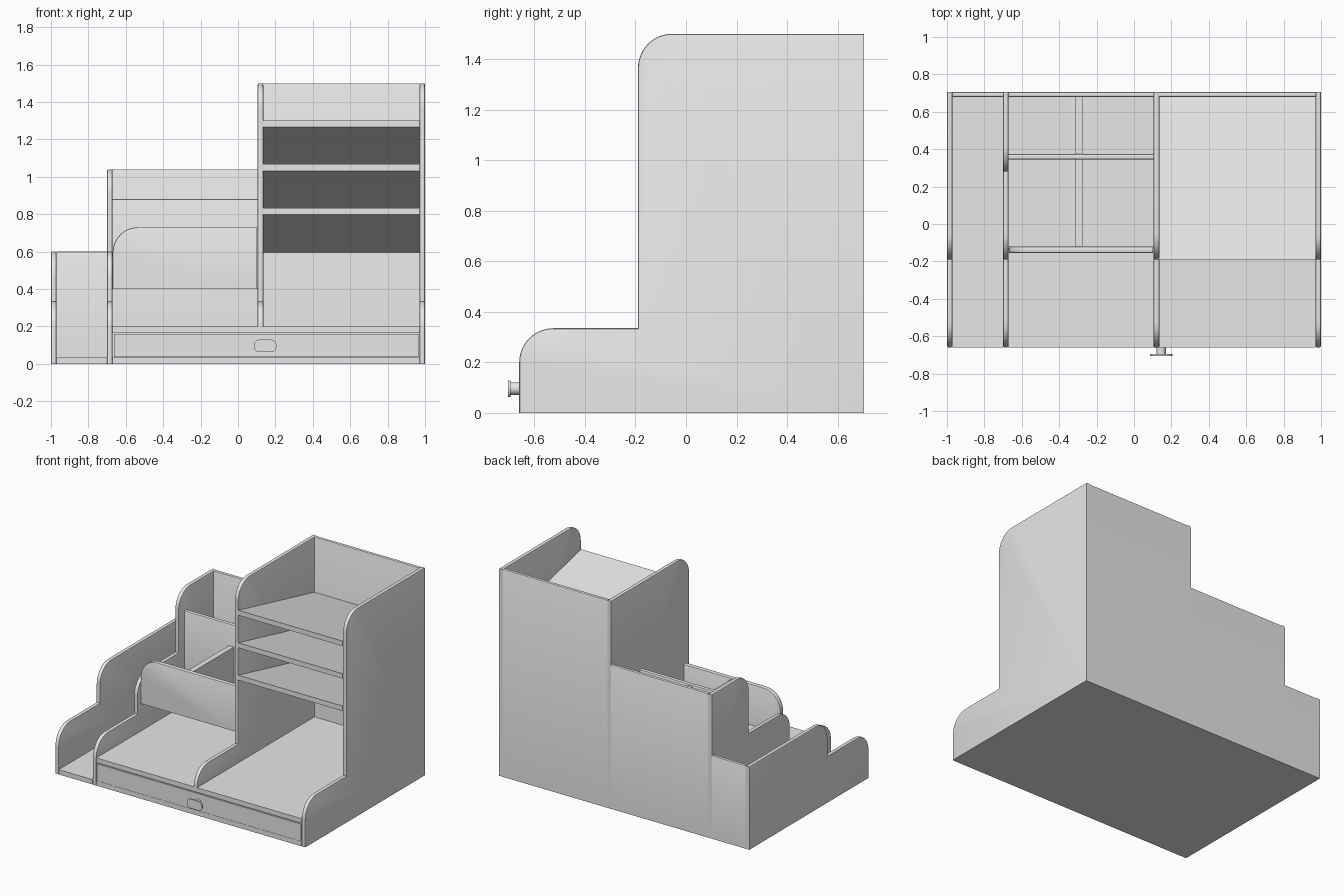
import bpy, bmesh, math
from mathutils import Vector

if "Cube" in bpy.data.objects:
    bpy.data.objects.remove(bpy.data.objects["Cube"])

body = bpy.data.materials.new("light_grey")
body.diffuse_color = (0.8, 0.8, 0.8, 1)
body.use_nodes = True
body.node_tree.nodes["Principled BSDF"].inputs["Base Color"].default_value = body.diffuse_color

T = 0.03                      # panel thickness
FRONT, BACK = -0.66, 0.705    # body depth
INNER = 0.68                  # front of the back panel


def prism(name, pts, axis, a, b, soft=None, width=0.008):
    """Extrude a 2D profile along x (points are y,z) or y (points are x,z).
    soft(mid) picks which rim edges get a small rounding."""
    bm = bmesh.new()
    put = (lambda p, d: Vector((d, p[0], p[1]))) if axis == 0 else (lambda p, d: Vector((p[0], d, p[1])))
    lo = [bm.verts.new(put(p, a)) for p in pts]
    hi = [bm.verts.new(put(p, b)) for p in pts]
    bm.faces.new(lo)
    bm.faces.new(hi[::-1])
    n = len(pts)
    for i in range(n):
        j = (i + 1) % n
        bm.faces.new((lo[j], lo[i], hi[i], hi[j]))
    bmesh.ops.recalc_face_normals(bm, faces=bm.faces)
    if soft:
        rim = [e for e in bm.edges
               if abs(e.verts[0].co[axis] - e.verts[1].co[axis]) < 1e-6
               and soft((e.verts[0].co + e.verts[1].co) / 2)]
        bmesh.ops.bevel(bm, geom=rim, offset=width, segments=2, profile=0.5,
                        affect='EDGES', clamp_overlap=True)
    me = bpy.data.meshes.new(name)
    bm.to_mesh(me)
    bm.free()
    me.materials.append(body)
    ob = bpy.data.objects.new(name, me)
    bpy.context.collection.objects.link(ob)
    bpy.ops.object.select_all(action='DESELECT')
    ob.select_set(True)
    bpy.context.view_layer.objects.active = ob
    bpy.ops.object.shade_smooth_by_angle(angle=math.radians(32))
    return ob


def box(name, x, y, z, soft=None):
    return prism(name, [(x[0], z[0]), (x[1], z[0]), (x[1], z[1]), (x[0], z[1])], 1, *y, soft)


def arc(cx, cz, r, a0, a1, n=12):
    return [(cx + r * math.cos(math.radians(a0 + (a1 - a0) * i / n)),
             cz + r * math.sin(math.radians(a0 + (a1 - a0) * i / n))) for i in range(n + 1)]


def stepped_panel(name, x, base, steps, r=0.135):
    """Upright panel whose top climbs in rounded steps (front y, height)."""
    pts = [(BACK, base), (FRONT, base)]
    for i, (y, h) in enumerate(steps):
        pts += arc(y + r, h - r, r, 180, 90)
        pts.append((steps[i + 1][0] if i + 1 < len(steps) else BACK, h))
    prism(name, pts, 0, x, x + T, lambda m: m.z > base + 0.001 and m.y < BACK - 0.001)


# upright side panels and partitions
low, mid, high = (FRONT, 0.335), (-0.19, 0.6), (-0.19, 1.5)
stepped_panel("left_side", -1.0, 0, [low, mid])
stepped_panel("left_partition", -0.7, 0, [low, mid, (0.28, 1.04)])
stepped_panel("middle_partition", 0.105, 0.195, [low, high])
stepped_panel("right_side", 0.97, 0, [low, high])

# back panel in three heights
for name, x, z, h in (("back_low", (-0.97, -0.7), 0, 0.6),
                      ("back_middle", (-0.67, 0.105), 0, 1.04),
                      ("back_tall", (0.135, 0.97), 0, 1.5)):
    box(name, x, (INNER, BACK), (z, h), lambda m, h=h: m.z > h - 0.001)
box("back_filler", (0.105, 0.135), (INNER, BACK), (0, 0.195))

# base boards and the deck above the drawer
box("base_left", (-0.97, -0.7), (FRONT, INNER), (0, 0.035))
box("base_right", (-0.67, 0.97), (FRONT, INNER), (0, 0.035))
box("deck", (-0.67, 0.97), (FRONT, INNER), (0.166, 0.2))

# drawer
dx0, dx1, dz0, dz1 = -0.664, 0.964, 0.036, 0.159
box("drawer_front", (dx0, dx1), (FRONT, FRONT + T), (dz0, dz1))
box("drawer_bottom", (dx0, dx1), (FRONT + T, 0.64), (dz0, dz0 + 0.02))
box("drawer_back", (dx0, dx1), (0.64, 0.67), (dz0, dz1))
for side, x in (("left", dx0), ("right", dx1 - T)):
    box("drawer_side_" + side, (x, x + T), (FRONT + T, 0.64), (dz0 + 0.02, dz1))

# drawer knob: round neck and rounded plate
kx, kz = 0.145, 0.096
prism("knob_neck", arc(kx, kz, 0.025, 0, 360, 24)[:-1], 1, -0.697, FRONT)
plate = []
for sx, sz, a in ((1, 1, 0), (-1, 1, 90), (-1, -1, 180), (1, -1, 270)):
    plate += arc(kx + sx * 0.032, kz + sz * 0.005, 0.028, a, a + 90, 6)
prism("knob_plate", plate, 1, -0.705, -0.694)

# raised bins in the middle
bx0, bx1 = -0.67, 0.105
box("bin_floor", (bx0, bx1), (-0.12, INNER), (0.4, 0.435))
front = [(bx0, 0.4), (bx1 - 0.004, 0.4), (bx1 - 0.004, 0.73)] + arc(bx0 + 0.135, 0.595, 0.135, 90, 180)
prism("bin_front", front, 1, -0.155, -0.12, lambda m: m.z > 0.41 and m.x < bx1 - 0.01)
box("bin_middle_wall", (bx0, bx1), (0.345, 0.375), (0.435, 0.88), lambda m: m.z > 0.87)
box("bin_divider_front", (-0.315, -0.275), (-0.12, 0.345), (0.435, 0.722))
box("bin_divider_rear", (-0.315, -0.275), (0.375, INNER), (0.435, 0.87))

# three shelves sloping down to the back
for i, z in enumerate((0.797, 1.031, 1.266)):
    prism("sloped_shelf_%d" % (i + 1),
          [(-0.19, z), (-0.19, z + 0.036), (INNER, z - 0.166), (INNER, z - 0.202)], 0, 0.135, 0.97)
